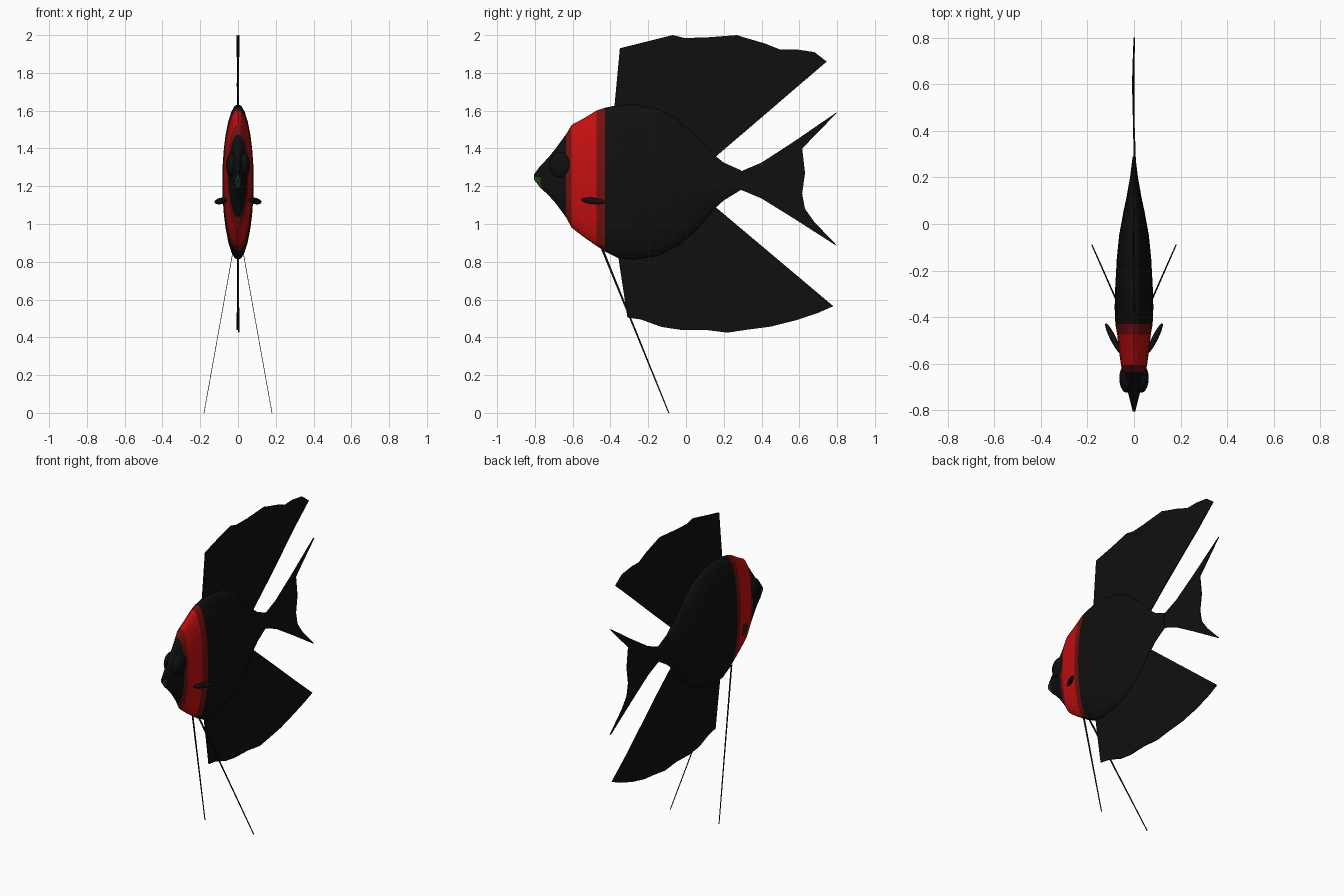
import bpy, bmesh, math
from mathutils import Vector

if "Cube" in bpy.data.objects:
    bpy.data.objects.remove(bpy.data.objects["Cube"])


def material(name, r, g, b):
    m = bpy.data.materials.new(name)
    m.diffuse_color = (r, g, b, 1)
    m.use_nodes = True
    m.node_tree.nodes["Principled BSDF"].inputs["Base Color"].default_value = m.diffuse_color
    return m


BLACK = material("black", 0.005, 0.005, 0.005)
RED = material("bright red", 0.55, 0.005, 0.005)
DARK_RED = material("dark red", 0.17, 0.005, 0.005)
GREEN = material("dark green", 0.01, 0.07, 0.01)


def finish(name, bm, mats):
    bmesh.ops.recalc_face_normals(bm, faces=bm.faces)
    me = bpy.data.meshes.new(name)
    bm.to_mesh(me)
    bm.free()
    for m in mats:
        me.materials.append(m)
    ob = bpy.data.objects.new(name, me)
    bpy.context.collection.objects.link(ob)
    return ob


# Body: elliptical rings (y, top z, bottom z, half width)
RINGS = [
    (-0.805, 1.262, 1.235, 0.005), (-0.77, 1.31, 1.19, 0.014),
    (-0.73, 1.35, 1.155, 0.024), (-0.69, 1.40, 1.11, 0.036),
    (-0.635, 1.475, 1.035, 0.05), (-0.605, 1.525, 0.98, 0.056),
    (-0.54, 1.56, 0.93, 0.065), (-0.475, 1.60, 0.885, 0.072),
    (-0.43, 1.615, 0.855, 0.08), (-0.36, 1.63, 0.82, 0.083),
    (-0.28, 1.635, 0.81, 0.081), (-0.15, 1.61, 0.83, 0.074),
    (-0.05, 1.56, 0.88, 0.064), (0.05, 1.47, 0.96, 0.046),
    (0.12, 1.395, 1.04, 0.031), (0.15, 1.365, 1.08, 0.026),
    (0.20, 1.325, 1.125, 0.017), (0.29, 1.285, 1.18, 0.006),
]
N = 28
bm = bmesh.new()
loops = []
for y, top, bot, w in RINGS:
    c, h = (top + bot) / 2, (top - bot) / 2
    loops.append([bm.verts.new((w * math.sin(2 * math.pi * i / N), y,
                                c + h * math.cos(2 * math.pi * i / N)))
                  for i in range(N)])
for a, b in zip(loops, loops[1:]):
    for i in range(N):
        bm.faces.new((a[i], a[(i + 1) % N], b[(i + 1) % N], b[i]))
bm.faces.new(loops[0])
bm.faces.new(loops[-1])
# Red band with darker borders, green lower lip
for f in bm.faces:
    p = f.calc_center_median()
    if -0.605 < p.y < -0.475:
        f.material_index = 1
    elif -0.635 < p.y < -0.43:
        f.material_index = 2
    elif p.y < -0.77 and p.z < 1.25:
        f.material_index = 3
finish("body", bm, [BLACK, RED, DARK_RED, GREEN])


def profile(y, k):
    """Body top (k=1) or bottom (k=2) height at y."""
    for a, b in zip(RINGS, RINGS[1:]):
        if a[0] <= y <= b[0]:
            return a[k] + (b[k] - a[k]) * (y - a[0]) / (b[0] - a[0])


def fin(name, base, edge, rows=4):
    """Thin, gently rippled sheet between a base line and an outer edge."""
    bm = bmesh.new()
    grid = []
    for (y0, z0), (y1, z1) in zip(base, edge):
        col = []
        for r in range(rows + 1):
            t = r / rows
            y = y0 + (y1 - y0) * t
            x = 0.005 * t * math.sin(9 * y - 0.6)
            col.append(bm.verts.new((x, y, z0 + (z1 - z0) * t)))
        grid.append(col)
    for a, b in zip(grid, grid[1:]):
        for r in range(rows):
            bm.faces.new((a[r], a[r + 1], b[r + 1], b[r]))
    ob = finish(name, bm, [BLACK])
    s = ob.modifiers.new("thickness", "SOLIDIFY")
    s.thickness = 0.006
    s.offset = 0


def body_base(n, y0, y1, k, inset):
    ys = [y0 + (y1 - y0) * i / (n - 1) for i in range(n)]
    return [(y, profile(y, k) + inset) for y in ys]


# Dorsal and anal fins
dorsal = [(-0.35, 1.93), (-0.21, 1.965), (-0.07, 2.0), (-0.01, 1.985),
          (0.10, 1.987), (0.27, 2.0), (0.31, 1.987), (0.42, 1.955),
          (0.50, 1.923), (0.58, 1.925), (0.68, 1.91), (0.745, 1.86)]
fin("dorsal_fin", body_base(len(dorsal), -0.38, 0.15, 1, -0.015), dorsal)
anal = [(-0.31, 0.505), (-0.24, 0.495), (-0.13, 0.455), (-0.03, 0.44),
        (0.10, 0.44), (0.22, 0.425), (0.32, 0.44), (0.45, 0.457),
        (0.58, 0.49), (0.70, 0.53), (0.78, 0.565)]
fin("anal_fin", body_base(len(anal), -0.36, 0.15, 2, 0.015), anal)

# Forked tail fin
fin("tail_fin",
    [(0.79, 0.889), (0.57, 1.03), (0.40, 1.135), (0.27, 1.19),
     (0.27, 1.27), (0.40, 1.325), (0.57, 1.435), (0.79, 1.586)],
    [(0.80, 0.885), (0.68, 1.01), (0.63, 1.08), (0.615, 1.16),
     (0.63, 1.27), (0.615, 1.40), (0.66, 1.446), (0.80, 1.59)])


def ellipsoid(name, centre, radii, direction=None):
    bm = bmesh.new()
    bmesh.ops.create_uvsphere(bm, u_segments=20, v_segments=12, radius=1)
    ob = finish(name, bm, [BLACK])
    ob.location = centre
    ob.scale = radii
    if direction:
        ob.rotation_euler = Vector(direction).to_track_quat("Y", "Z").to_euler()
    for p in ob.data.polygons:
        p.use_smooth = True


for side, s in (("left", 1), ("right", -1)):
    # Eyes and small pectoral fins
    ellipsoid(side + "_eye", (s * 0.031, -0.662, 1.312), (0.032, 0.062, 0.068))
    ellipsoid(side + "_pectoral_fin", (s * 0.09, -0.49, 1.122),
              (0.013, 0.072, 0.017), (s * 0.06, 0.12, -0.012))
    # Long trailing ventral filament, a tapering flat strip
    bm = bmesh.new()
    top = [(s * 0.022, -0.455, 0.88), (s * 0.022, -0.442, 0.88)]
    low = [(s * 0.18, -0.088, 0.0), (s * 0.18, -0.094, 0.0)]
    bm.faces.new([bm.verts.new(v) for v in top + low])
    ob = finish(side + "_ventral_filament", bm, [BLACK])
    m = ob.modifiers.new("thickness", "SOLIDIFY")
    m.thickness = 0.003
    m.offset = 0
